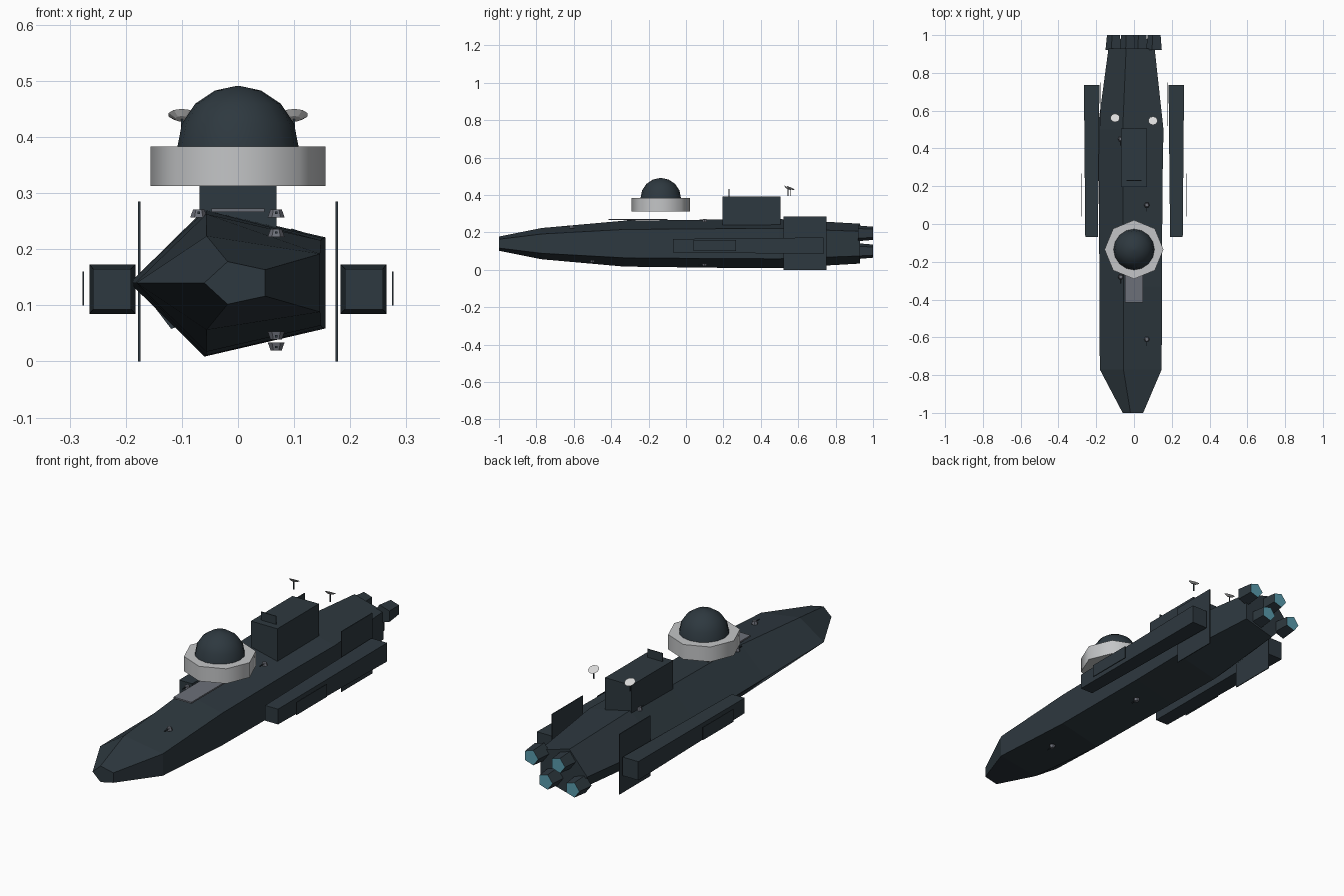
import bpy, bmesh, math
from mathutils import Matrix, Vector

cube = bpy.data.objects.get("Cube")
if cube:
    bpy.data.objects.remove(cube, do_unlink=True)


def material(name, rgb):
    m = bpy.data.materials.new(name)
    m.use_nodes = True
    m.diffuse_color = (*rgb, 1)
    bsdf = next(n for n in m.node_tree.nodes if n.type == 'BSDF_PRINCIPLED')
    bsdf.inputs["Base Color"].default_value = (*rgb, 1)
    return m


DARK = material("dark slate", (0.027, 0.04, 0.05))
LIGHT = material("light grey", (0.55, 0.56, 0.57))
GREY = material("steel grey", (0.15, 0.16, 0.19))
WHITE = material("dish white", (0.7, 0.7, 0.7))
CYAN = material("engine cyan", (0.1, 0.33, 0.42))


def finish(name, bm, mats, smooth=None):
    bmesh.ops.recalc_face_normals(bm, faces=bm.faces[:])
    mesh = bpy.data.meshes.new(name)
    bm.to_mesh(mesh)
    bm.free()
    for m in mats:
        mesh.materials.append(m)
    ob = bpy.data.objects.new(name, mesh)
    bpy.context.collection.objects.link(ob)
    if smooth:
        bpy.ops.object.select_all(action='DESELECT')
        ob.select_set(True)
        bpy.context.view_layer.objects.active = ob
        bpy.ops.object.shade_smooth_by_angle(angle=math.radians(smooth))
    return ob


def loft(name, rings, mats, smooth=None, cap_last=0):
    """Skin a list of equal-length point rings and cap both ends."""
    bm = bmesh.new()
    rows = [[bm.verts.new(p) for p in ring] for ring in rings]
    n = len(rows[0])
    for a, b in zip(rows, rows[1:]):
        for i in range(n):
            j = (i + 1) % n
            bm.faces.new((a[i], a[j], b[j], b[i]))
    bm.faces.new(rows[0])
    bm.faces.new(rows[-1]).material_index = cap_last
    return finish(name, bm, mats, smooth)


def pentagon(y, rx, rz, cx=0, cz=0.14):
    angles = [math.pi + i * math.tau / 5 for i in range(5)]
    return [(cx + rx * math.cos(a), y, cz + rz * math.sin(a)) for a in angles]


def circle(z, r, n, cy):
    return [(r * math.cos(i * math.tau / n), cy + r * math.sin(i * math.tau / n), z)
            for i in range(n)]


def rect(y, x0, x1, z0, z1):
    return [(x0, y, z0), (x1, y, z0), (x1, y, z1), (x0, y, z1)]


def box(name, x, y, z, mat):
    return loft(name, [rect(v, *x, *z) for v in y], [mat])


# Five-sided hull
SECTIONS = [(-1, .06, .04), (-.77, .181, .088), (-.33, .183, .129),
            (.2, .186, .136), (.5, .193, .138), (.93, .135, .112)]
loft("hull", [pentagon(*s) for s in SECTIONS], [DARK])

# Engines with glowing ends
for i, (x, z) in enumerate([(.11, .195), (-.03, .195), (.035, .1), (-.105, .1)]):
    loft(f"engine_{i + 1}",
         [pentagon(.92, .046, .044, x, z), pentagon(1, .038, .037, x, z)],
         [DARK, CYAN], cap_last=1)

# Observation ring and dome
DOME_Y = -.135
loft("dome_ring", [circle(z, .156, 8, DOME_Y) for z in (.313, .383)], [LIGHT], 60)
steps = [math.radians(a) for a in (0, 22.5, 45, 67.5, 88)]
loft("dome", [circle(.383 + .108 * math.sin(a), .108 * math.cos(a), 16, DOME_Y)
              for a in steps], [DARK], 40)

# Deck plate and rear tower
box("deck_plate", (-.047, .047), (-.415, -.1), (.266, .273), GREY)
box("tower", (-.069, .069), (.195, .505), (.23, .393), DARK)
box("tower_screen", (-.04, .04), (.228, .232), (.39, .432), DARK)

# Side nacelles, fins and armour plates
for side, s in (("left", 1), ("right", -1)):
    loft(f"{side}_nacelle", [rect(-.07, s * .191, s * .258, .093, .165),
                             rect(.735, s * .183, s * .265, .085, .173)], [DARK])
    box(f"{side}_fin", (s * .174, s * .178), (.52, .75), (0, .285), DARK)
    box(f"{side}_armour_plate", (s * .2745, s * .2775), (.04, .268), (.1, .16), DARK)

# Dish antennas
for side, x, y in (("left", .1, .545), ("right", -.1, .56)):
    box(f"{side}_dish_mast", (x - .002, x + .002), (y - .002, y + .002), (.395, .433), DARK)
    bm = bmesh.new()
    tilt = Matrix.Translation((x, y, .436)) @ Matrix.Rotation(math.radians(-25), 4, 'X')
    bmesh.ops.create_cone(bm, cap_ends=True, segments=10, radius1=.012, radius2=.025,
                          depth=.008, matrix=tilt)
    finish(f"{side}_dish", bm, [WHITE])

# Small gun turrets on deck and keel
TURRETS = [(-.07, .45, .265, 1), (.068, .1, .265, 1), (-.07, -.28, .265, 1),
           (.068, -.61, .23, 1), (.068, -.5, .045, -1), (.068, .1, .026, -1)]
for i, (x, y, z, up) in enumerate(TURRETS):
    loft(f"turret_{i + 1}", [[Vector((px + x, py, pz)) for px, py, pz in circle(h, r, 6, y)]
                             for h, r in ((z - up * .008, .015), (z + up * .006, .010))], [GREY])
    box(f"turret_barrel_{i + 1}", (x - .002, x + .002), (y - .035, y),
        (z - .002, z + .002), DARK)
